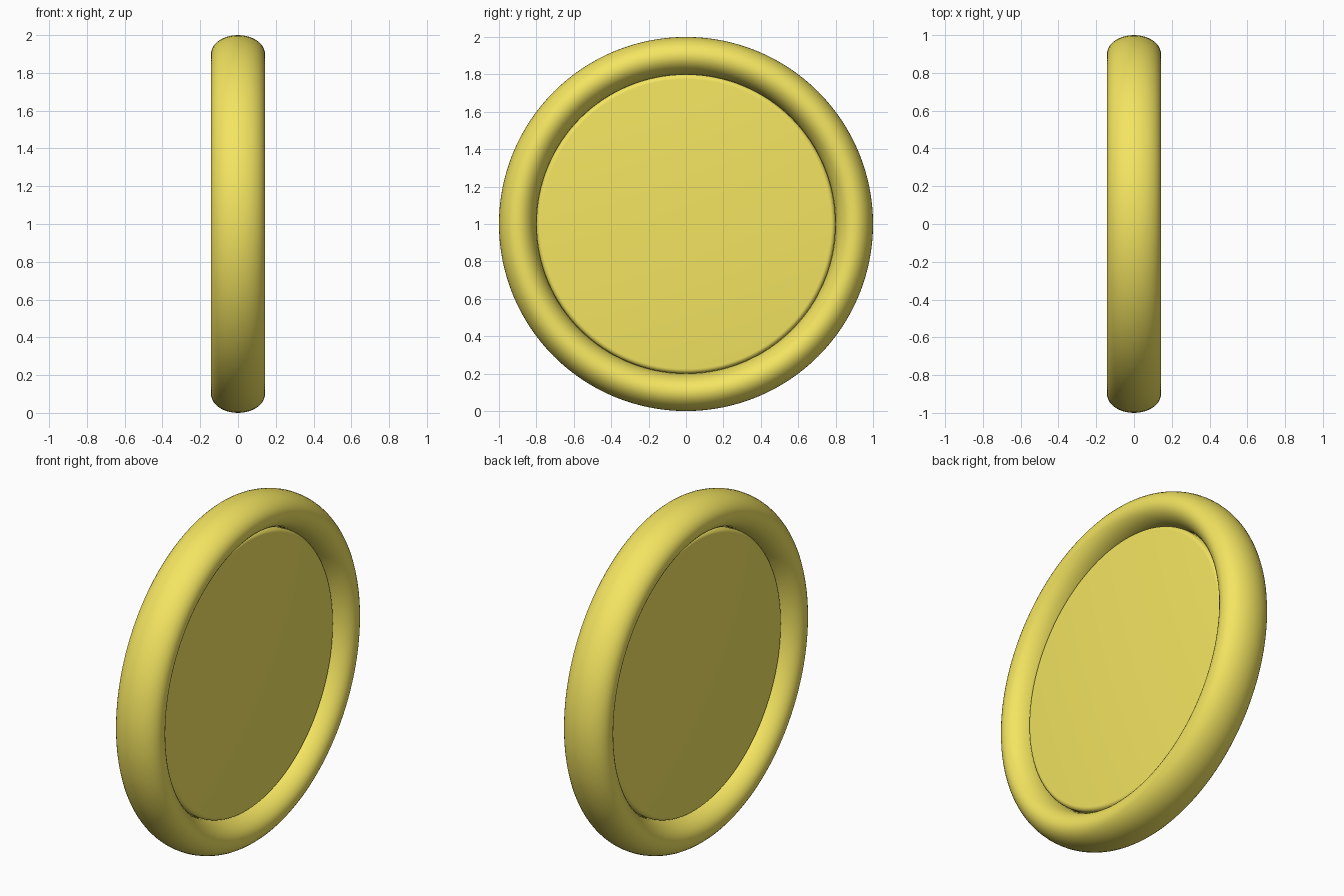
import bpy, math

if "Cube" in bpy.data.objects:
    bpy.data.objects.remove(bpy.data.objects["Cube"])

yellow = bpy.data.materials.new("yellow")
yellow.diffuse_color = (0.90, 0.78, 0.12, 1)
yellow.use_nodes = True
yellow.node_tree.nodes["Principled BSDF"].inputs["Base Color"].default_value = yellow.diffuse_color


def revolve(name, profile, closed, steps=128):
    """Spin an (x, radius) profile around the x axis at height 1."""
    verts, faces, n = [], [], len(profile)
    for i in range(steps):
        a = 2 * math.pi * i / steps
        verts += [(x, r * math.cos(a), 1 + r * math.sin(a)) for x, r in profile]
    for i in range(steps):
        p, q = i * n, (i + 1) % steps * n
        for j in range(n if closed else n - 1):
            k = (j + 1) % n
            faces.append((p + j, p + k, q + k, q + j))
    if not closed:  # flat caps
        faces.append([i * n for i in range(steps)])
        faces.append([i * n + n - 1 for i in reversed(range(steps))])
    mesh = bpy.data.meshes.new(name)
    mesh.from_pydata(verts, [], faces)
    mesh.materials.append(yellow)
    obj = bpy.data.objects.new(name, mesh)
    bpy.context.collection.objects.link(obj)
    # consistent outward normals, smooth shading
    bpy.ops.object.select_all(action='DESELECT')
    obj.select_set(True)
    bpy.context.view_layer.objects.active = obj
    bpy.ops.object.mode_set(mode='EDIT')
    bpy.ops.mesh.select_all(action='SELECT')
    bpy.ops.mesh.normals_make_consistent(inside=False)
    bpy.ops.object.mode_set(mode='OBJECT')
    bpy.ops.object.shade_smooth_by_angle(angle=math.radians(35))
    return obj


# Rim: oval cross-section ring
oval = [2 * math.pi * i / 40 for i in range(40)]
revolve("rim", [(0.143 * math.cos(t), 0.9 + 0.1 * math.sin(t)) for t in oval], True)

# Centre disc: flat faces with rounded edges
half, radius, bevel = 0.065, 0.80, 0.025
edge = [(half - bevel + bevel * math.cos(t), radius - bevel + bevel * math.sin(t))
        for t in (math.pi / 2 * i / 6 for i in range(7))]
revolve("centre_disc", edge + [(-x, r) for x, r in reversed(edge)], False)
